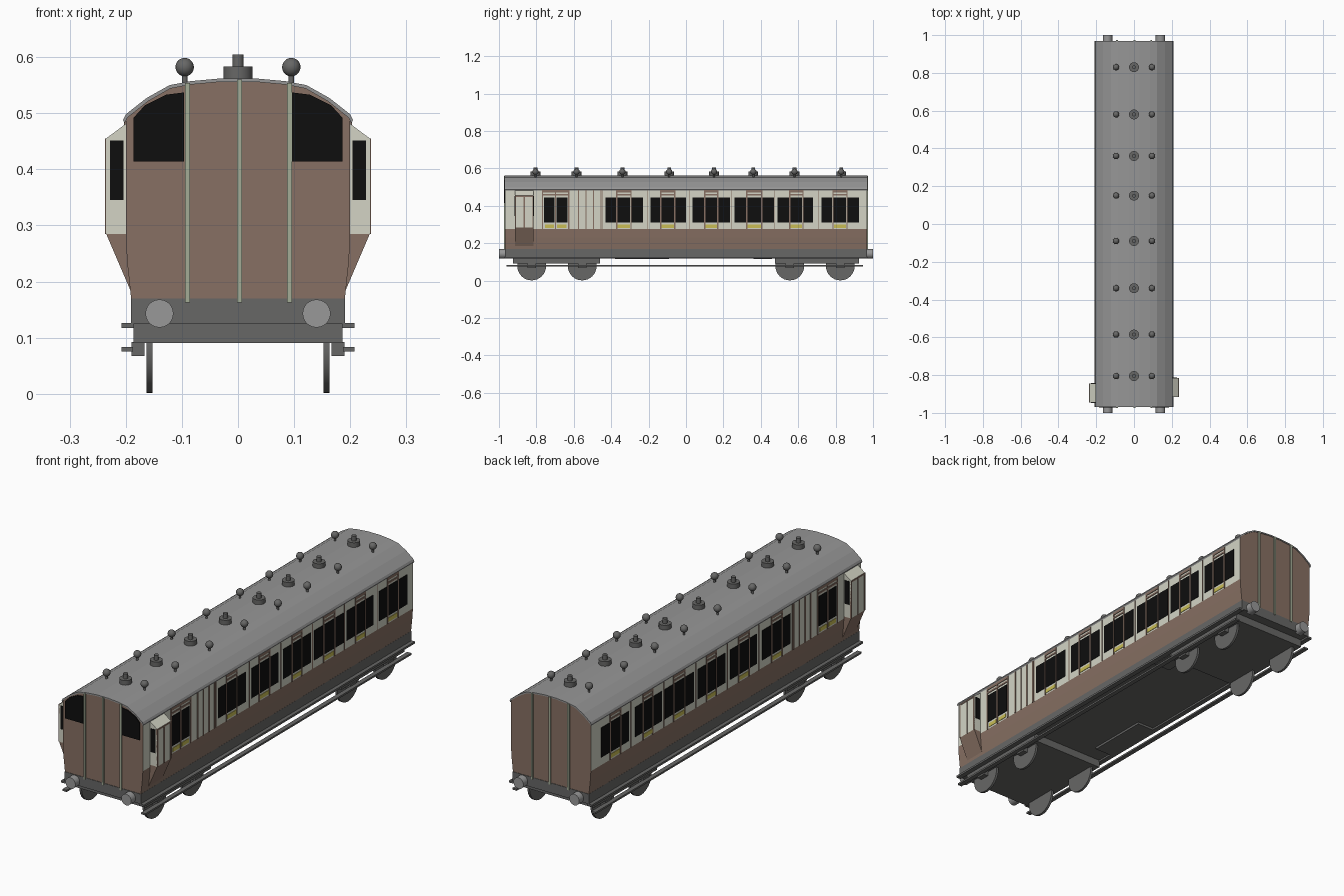
import bpy, bmesh, math
from mathutils import Matrix, Vector

if "Cube" in bpy.data.objects:
    bpy.data.objects.remove(bpy.data.objects["Cube"])


def mat(name, r, g, b):
    lin = [((c / 255 + 0.055) / 1.055) ** 2.4 for c in (r, g, b)]
    m = bpy.data.materials.new(name)
    m.diffuse_color = (*lin, 1)
    m.use_nodes = True
    m.node_tree.nodes["Principled BSDF"].inputs["Base Color"].default_value = m.diffuse_color
    return m


BROWN = mat("brown paint", 135, 112, 99)
CREAM = mat("cream paint", 211, 212, 197)
BLACK = mat("dark glass", 14, 14, 14)
ROOF = mat("roof grey", 150, 150, 150)
FRAME = mat("underframe grey", 103, 103, 102)
BUFFER = mat("buffer grey", 152, 152, 152)
STRIPE = mat("sage strip", 163, 172, 150)
YELLOW = mat("door label yellow", 200, 188, 85)


def finish(name, bm, *mats, smooth=False):
    bmesh.ops.recalc_face_normals(bm, faces=bm.faces)
    me = bpy.data.meshes.new(name)
    bm.to_mesh(me)
    bm.free()
    ob = bpy.data.objects.new(name, me)
    bpy.context.collection.objects.link(ob)
    for m in mats:
        me.materials.append(m)
    if smooth:
        bpy.context.view_layer.objects.active = ob
        ob.select_set(True)
        bpy.ops.object.shade_smooth_by_angle(angle=math.radians(40))
        ob.select_set(False)
    return ob


def prism(bm, pts, y0, y1):
    """Extrude a closed (x, z) outline along y."""
    a = [bm.verts.new((x, y0, z)) for x, z in pts]
    b = [bm.verts.new((x, y1, z)) for x, z in pts]
    bm.faces.new(a)
    bm.faces.new(b)
    for i in range(len(pts)):
        j = (i + 1) % len(pts)
        bm.faces.new((a[i], a[j], b[j], b[i]))


def box(bm, x0, x1, y0, y1, z0, z1):
    prism(bm, [(x0, z0), (x1, z0), (x1, z1), (x0, z1)], y0, y1)


def boxes(name, items, m):
    bm = bmesh.new()
    for it in items:
        box(bm, *it)
    return finish(name, bm, m)


def cyl(bm, c, r, depth, axis, n=24):
    rot = Vector((0, 0, 1)).rotation_difference(Vector(axis)).to_matrix().to_4x4()
    bmesh.ops.create_cone(bm, cap_ends=True, segments=n, radius1=r, radius2=r,
                          depth=depth, matrix=Matrix.Translation(c) @ rot)


END = 0.967
ARC = [(0.2, 0.498), (0.163, 0.527), (0.122, 0.55), (0.085, 0.557), (0.03, 0.562)]
mirror = lambda half: half + [(-x, z) for x, z in reversed(half)]

# Body shell, cream between waist and cornice on the long sides
bm = bmesh.new()
side = [(0.19, 0.165), (0.197, 0.23), (0.2, 0.275), (0.2, 0.485)]
prism(bm, mirror(side + [(x, z - 0.005) for x, z in ARC]), -END, END)
bm.normal_update()
for f in bm.faces:
    z = f.calc_center_median().z
    f.material_index = int(abs(f.normal.y) < 0.5 and 0.3 < z < 0.48 and abs(f.normal.x) > 0.9)
finish("coach_body", bm, BROWN, CREAM)

# Roof shell with a small eave
bm = bmesh.new()
outer = [(0.205, 0.488)] + ARC
prism(bm, mirror(outer) + [(x * 0.985, z - 0.006) for x, z in reversed(mirror(outer))], -END - 0.003, END + 0.003)
finish("roof", bm, ROOF)

# Underframe, bogies and equipment boxes
boxes("underframe", [(-0.191, 0.191, -END - 0.002, END + 0.002, 0.125, 0.17)], FRAME)
boxes("bogie_frames", [(-0.186, 0.186, -0.925, -0.46, 0.09, 0.13),
                       (-0.186, 0.186, 0.475, 0.925, 0.09, 0.13)], FRAME)
boxes("equipment_boxes", [(0.1, 0.186, 0.36, 0.46, 0.115, 0.13),
                          (-0.186, -0.1, -0.38, -0.09, 0.115, 0.13)], FRAME)

# Wheels, axle boxes and step boards
WHEELS = (-0.825, -0.555, 0.555, 0.825)
bm = bmesh.new()
ax, steps = [], []
for s in (-1, 1):
    for y in WHEELS:
        cyl(bm, (s * 0.158, y, 0.078), 0.077, 0.011, (1, 0, 0), 32)
        ax.append((s * 0.167, s * 0.19, y - 0.022, y + 0.022, 0.067, 0.092))
    steps.append((s * 0.185, s * 0.208, -0.97, 0.97, 0.117, 0.126))
    steps.append((s * 0.187, s * 0.208, -0.96, 0.945, 0.075, 0.083))
finish("wheels", bm, FRAME, smooth=True)
boxes("axle_boxes", ax, FRAME)
boxes("step_boards", steps, FRAME)

# Buffers
bm = bmesh.new()
for sx in (-1, 1):
    for sy in (-1, 1):
        cyl(bm, (sx * 0.14, sy * 0.98, 0.143), 0.025, 0.04, (0, 1, 0))
finish("buffers", bm, BUFFER, smooth=True)

# Roof lamp housings and ball ventilators
bm = bmesh.new()
for y in (-0.805, -0.585, -0.34, -0.09, 0.15, 0.36, 0.58, 0.83):
    cyl(bm, (0, y, 0.57), 0.026, 0.026, (0, 0, 1))
    cyl(bm, (0, y, 0.593), 0.01, 0.024, (0, 0, 1), 16)
    for s in (-1, 1):
        cyl(bm, (s * 0.095, y, 0.562), 0.005, 0.02, (0, 0, 1), 12)
        bmesh.ops.create_uvsphere(bm, u_segments=16, v_segments=10, radius=0.0165,
                                  matrix=Matrix.Translation((s * 0.095, y, 0.582)))
finish("roof_vents", bm, FRAME, smooth=True)

# End strips on both ends, windows on the front end
boxes("end_strips", [(x - 0.0045, x + 0.0045, min(s * 0.96, s * 0.973), max(s * 0.96, s * 0.973), 0.163, top)
                     for s in (-1, 1) for x, top in ((-0.09, 0.554), (0.003, 0.56), (0.092, 0.554))], STRIPE)
bm = bmesh.new()
for s in (-1, 1):
    prism(bm, [(s * x, z) for x, z in ((0.186, 0.414), (0.186, 0.492), (0.166, 0.514),
               (0.128, 0.533), (0.096, 0.537), (0.096, 0.414))], -0.972, -0.964)
finish("end_windows", bm, BLACK)

# Side windows, doors, beading and labels: (window start, window end, door start, door end)
BAYS = [(-0.43, -0.23, -0.37, -0.295), (-0.19, 0.0, -0.135, -0.06), (0.035, 0.235, 0.1, 0.17),
        (0.26, 0.47, 0.325, 0.405), (0.49, 0.68, 0.555, 0.625), (0.725, 0.925, 0.785, 0.86)]
for s, label in ((1, "right"), (-1, "left")):
    off = 0 if s > 0 else -0.03

    def plate(y0, y1, z0, z1, t):
        return (s * 0.196, s * (0.2 + t), y0 + off, y1 + off, z0, z1)

    glass, beads, tags = [], [], []
    for a, b, c, d in BAYS:
        for y0, y1 in ((a, c - 0.004), (c + 0.004, d - 0.004), (d + 0.004, b)):
            glass.append(plate(y0, y1, 0.31, 0.445, 0.002))
        for y in (c, d):
            beads.append(plate(y - 0.003, y + 0.003, 0.275, 0.487, 0.003))
        beads += [plate(c, d, 0.472, 0.487, 0.003), plate(c, d, 0.455, 0.463, 0.003)]
        beads += [plate(a - 0.017, a - 0.013, 0.275, 0.487, 0.002)]
        tags.append(plate(c + 0.005, d - 0.005, 0.282, 0.3, 0.002))
    # luggage double doors and plain panels
    glass += [plate(-0.76, -0.702, 0.31, 0.445, 0.002), plate(-0.692, -0.634, 0.31, 0.445, 0.002)]
    tags += [plate(-0.755, -0.705, 0.282, 0.3, 0.002), plate(-0.69, -0.64, 0.282, 0.3, 0.002)]
    for y in (-0.767, -0.697, -0.627, -0.575, -0.535, -0.495, -0.455):
        beads.append(plate(y - 0.003, y + 0.003, 0.275, 0.487, 0.003))
    beads += [plate(-0.767, -0.627, 0.472, 0.487, 0.003), plate(-0.767, -0.627, 0.455, 0.463, 0.003)]
    boxes(label + "_side_windows", glass, BLACK)
    boxes(label + "_side_beading", beads, BROWN)
    boxes(label + "_door_labels", tags, YELLOW)

    # Guard's lookout: cream above the waist, brown below
    y0, y1 = (-0.915, -0.815) if s > 0 else (-0.945, -0.845)
    bm = bmesh.new()
    for pts, idx in (([(0.19, 0.18), (0.235, 0.285), (0.195, 0.285)], 0),
                     ([(0.195, 0.285), (0.235, 0.285), (0.235, 0.455), (0.2, 0.481)], 1)):
        n = len(bm.faces)
        prism(bm, [(s * x, z) for x, z in pts], y0, y1)
        bm.faces.ensure_lookup_table()
        for f in bm.faces[n:]:
            f.material_index = idx
    finish(label + "_lookout", bm, BROWN, CREAM)
    boxes(label + "_lookout_windows", [(s * 0.204, s * 0.228, y - 0.002, y + 0.002, 0.345, 0.451)
                                       for y in (y0, y1)], BLACK)
    boxes(label + "_lookout_beading", [(s * 0.23, s * 0.237, y - 0.003, y + 0.003, 0.285, 0.455)
                                       for y in (y0 + 0.003, (y0 + y1) / 2, y1 - 0.003)]
          + [(s * 0.23, s * 0.237, y0, y1, 0.448, 0.455)], BROWN)
